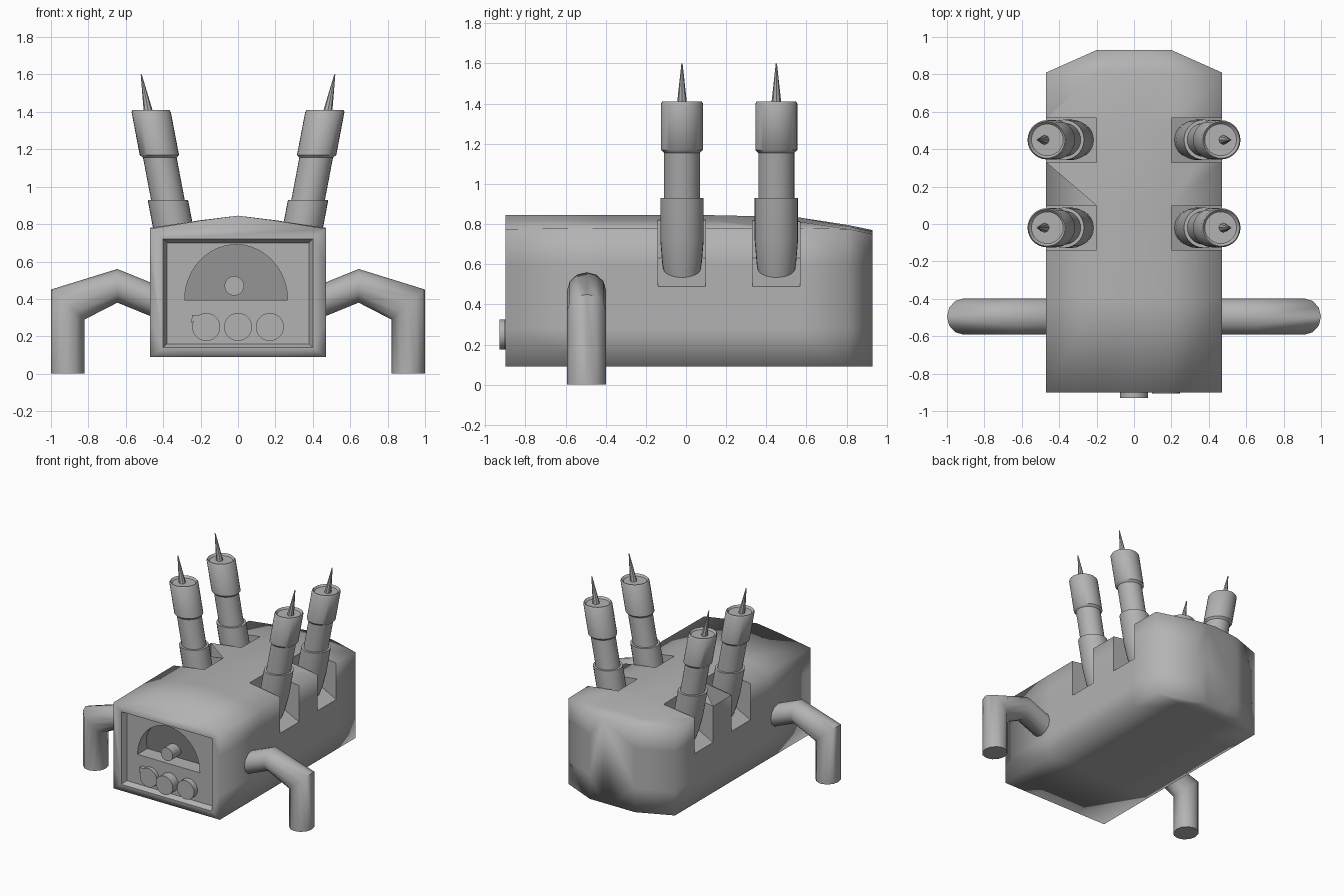
import bpy, bmesh, math
from mathutils import Vector

cube = bpy.data.objects.get("Cube")
if cube:
    bpy.data.objects.remove(cube)

grey = bpy.data.materials.new("plain_grey")
grey.use_nodes = True
GREY = (0.45, 0.45, 0.45, 1)
grey.diffuse_color = GREY
grey.node_tree.nodes["Principled BSDF"].inputs["Base Color"].default_value = GREY


def loft_points(name, rings, angle=None, smooth=True):
    """Skin a list of equally sized point rings and close both ends."""
    bm = bmesh.new()
    loops = [[bm.verts.new(p) for p in ring] for ring in rings]
    n = len(loops[0])
    for a, b in zip(loops, loops[1:]):
        for i in range(n):
            j = (i + 1) % n
            bm.faces.new((a[i], a[j], b[j], b[i]))
    bm.faces.new(loops[0])
    bm.faces.new(loops[-1])
    bmesh.ops.recalc_face_normals(bm, faces=bm.faces)
    for f in bm.faces:
        f.smooth = smooth
    mesh = bpy.data.meshes.new(name)
    bm.to_mesh(mesh)
    bm.free()
    mesh.materials.append(grey)
    obj = bpy.data.objects.new(name, mesh)
    bpy.context.collection.objects.link(obj)
    if angle:
        bpy.ops.object.select_all(action='DESELECT')
        obj.select_set(True)
        bpy.context.view_layer.objects.active = obj
        bpy.ops.object.shade_smooth_by_angle(angle=math.radians(angle))
    return obj


def tube(name, rings, sides, angle=40):
    """Rings are (centre, u axis, v axis) ellipses."""
    steps = [2 * math.pi * i / sides for i in range(sides)]
    return loft_points(name, [[Vector(c) + Vector(u) * math.cos(t) + Vector(v) * math.sin(t)
                               for t in steps] for c, u, v in rings], angle)


def prism(name, outline, front, back):
    """Extrude an x-z outline along y; back may depend on height."""
    return loft_points(name, [[(x, front, z) for x, z in outline],
                              [(x, back(z), z) for x, z in outline]], smooth=False)


def cut(target, cutter):
    mod = target.modifiers.new("cut", 'BOOLEAN')
    mod.operation, mod.solver, mod.object = 'DIFFERENCE', 'EXACT', cutter
    bpy.context.view_layer.objects.active = target
    bpy.ops.object.modifier_apply(modifier=mod.name)
    bpy.data.objects.remove(cutter)


# Body: low roofed section swept front to back, tapering at the tail
def section(y, w, apex, side):
    half = [(0, apex), (0.43, side + (apex - side) * 0.62), (1, side),
            (1, 0.6), (1, 0.28), (1, 0.09), (0.43, 0.09), (0, 0.09)]
    full = half + [(-x, z) for x, z in half[-2:0:-1]]
    return [(x * w, y, z) for x, z in full]


body = loft_points("body", [section(*s) for s in [
    (-0.9, 0.47, 0.845, 0.775), (-0.4, 0.47, 0.845, 0.78), (0.1, 0.47, 0.845, 0.78),
    (0.55, 0.47, 0.835, 0.78), (0.81, 0.47, 0.795, 0.775), (0.93, 0.2, 0.77, 0.75)]])

# Sunken front panel with a bevelled rim
PANEL = -0.86
rim = [[(sx * w, y, 0.43 + sz * h) for sx, sz in ((-1, -1), (1, -1), (1, 1), (-1, 1))]
       for y, w, h in ((-1, 0.4, 0.29), (-0.9, 0.4, 0.29), (PANEL, 0.38, 0.27))]
cut(body, loft_points("panel_cutter", rim, smooth=False))

# Arched window scooped deeper towards its sill
arch = [(-0.01 + 0.275 * math.cos(math.pi * i / 24),
         0.395 + 0.295 * math.sin(math.pi * i / 24)) for i in range(25)]
cut(body, prism("window_cutter", arch, -1, lambda z: PANEL + 0.02 + 0.35 * (0.69 - z)))

# Slots for the upright arms
ARM_Y = (-0.02, 0.45)
for s in (-1, 1):
    for y in ARM_Y:
        slot = [(s * x, z) for x, z in
                ((0.2, 0.63), (0.47, 0.49), (0.6, 0.42), (0.6, 1), (0.2, 1))]
        cut(body, prism("slot_cutter", slot, y - 0.12, lambda z: y + 0.117))

# Dials and the button in the window
for name, x, z, r, front, back in (
        ("left_dial", 0.17, 0.25, 0.075, -0.905, PANEL),
        ("middle_dial", 0, 0.25, 0.075, -0.93, PANEL),
        ("right_dial", -0.17, 0.25, 0.075, -0.89, PANEL),
        ("window_button", -0.02, 0.47, 0.052, -0.87, -0.74)):
    tube(name, [((x, y, z), (r, 0, 0), (0, 0, r)) for y in (back + 0.01, front)], 28)
prism("dial_pointer", [(-0.245, 0.315), (-0.25, 0.27), (-0.2, 0.31)],
      -0.89, lambda z: PANEL + 0.01)


# Upright arms: stepped leaning cylinders with level caps and a spike
def lean(s, y, z, r, shift=0):
    return ((s * (0.375 + 0.19 * (z - 0.93) + shift), y, z), (r, 0, 0), (0, r, 0))


for s, side in ((-1, "right"), (1, "left")):
    for y, place in zip(ARM_Y, ("front", "rear")):
        label = f"{side}_{place}_arm"
        for part, steps, n in (
                ("socket", ((0.49, 0.075), (0.6, 0.098), (0.72, 0.108), (0.93, 0.108)), 28),
                ("shaft", ((0.88, 0.09), (1.2, 0.09)), 28),
                ("barrel", ((1.155, 0.09), (1.17, 0.105), (1.4, 0.105), (1.41, 0.098),
                            (1.395, 0.085)), 28),
                ("spike", ((1.38, 0.027), (1.6, 0.003)), 8)):
            shift = 0.015 if part == "spike" else 0
            tube(f"{label}_{part}", [lean(s, y, z, r, shift) for z, r in steps], n)

    # Bent front leg
    v = (0, 0.097, 0)
    tube(f"{side}_front_leg", [((s * x, -0.495, z), (s * ux, 0, uz), v) for x, z, ux, uz in (
        (0.35, 0.35, 0, 0.09), (0.645, 0.47, 0, 0.09),
        (0.91, 0.37, 0.09, 0.08), (0.91, 0, 0.09, 0))], 12, 65)
